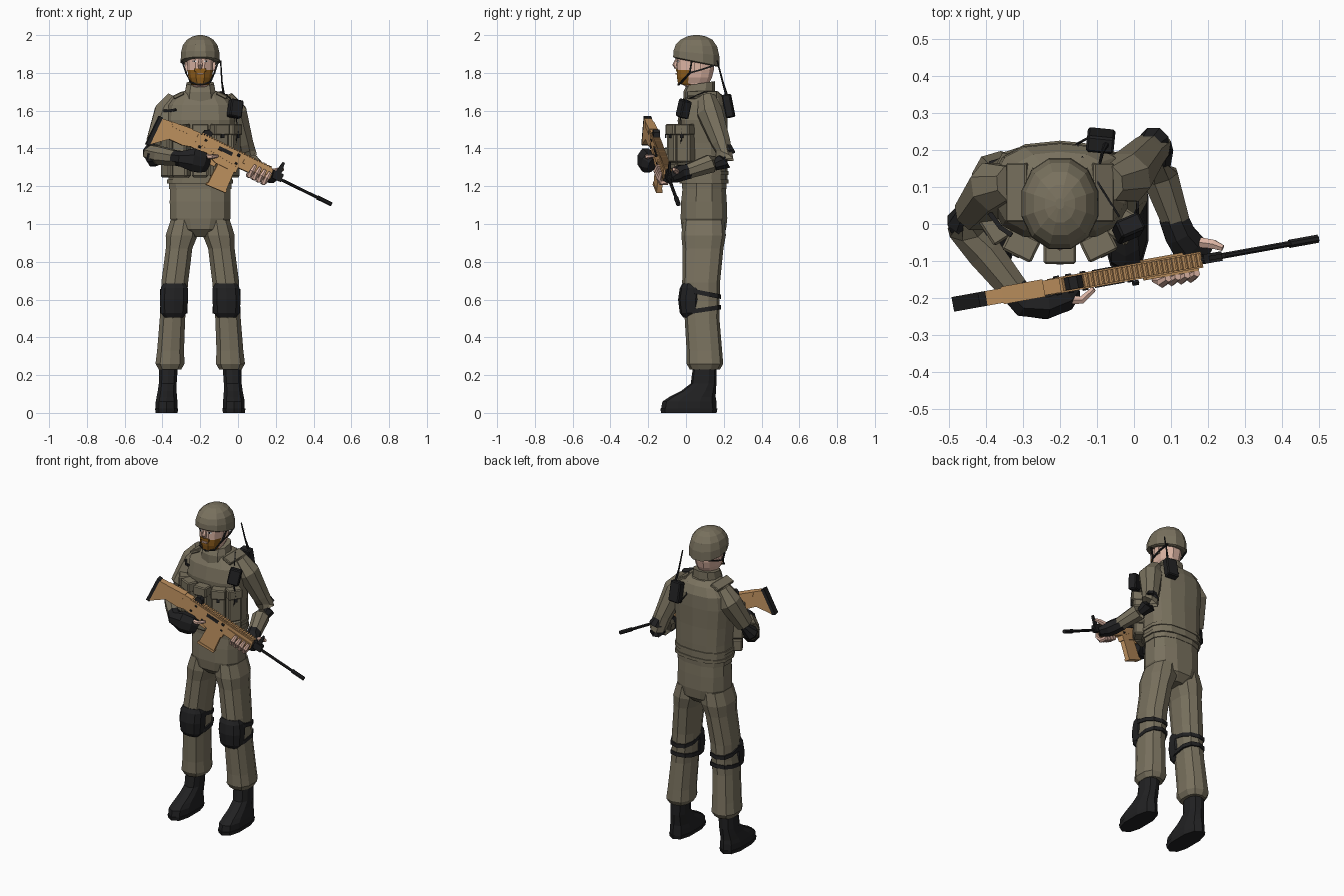
import bpy, bmesh, math
from mathutils import Vector, Matrix, Euler

def mat(name, r, g, b):
    m = bpy.data.materials.new(name)
    m.diffuse_color = (r, g, b, 1)
    return m

DRAB = mat("drab cloth", .19, .165, .112)
BLACK = mat("black", .015, .015, .016)
TAN = mat("tan", .55, .30, .12)
SKIN = mat("skin", .72, .46, .37)
HAIR = mat("ginger hair", .27, .11, .012)
WHITE = mat("eye white", .8, .8, .8)
CX = -.2   # body centre line

def make(name, verts, faces, m):
    me = bpy.data.meshes.new(name)
    me.from_pydata([tuple(v) for v in verts], [], faces)
    bm = bmesh.new(); bm.from_mesh(me)
    bmesh.ops.recalc_face_normals(bm, faces=bm.faces)
    bm.to_mesh(me); bm.free()
    me.materials.append(m)
    ob = bpy.data.objects.new(name, me)
    bpy.context.collection.objects.link(ob)
    return ob

def skin_rings(name, rings, m):
    n = len(rings[0])
    faces = [tuple(range(n)), tuple((len(rings) - 1) * n + i for i in range(n))]
    for k in range(len(rings) - 1):
        for i in range(n):
            j = (i + 1) % n
            faces.append((k*n + i, k*n + j, k*n + n + j, k*n + n + i))
    return make(name, [v for r in rings for v in r], faces, m)

def loft(name, rows, m, n=12, p=.8):
    """rows: (cx, cy, z, rx, ry, tilt) stacked along z"""
    rings = []
    for row in rows:
        cx, cy, z, rx, ry = row[:5]
        t = row[5] if len(row) > 5 else 0
        ring = []
        for i in range(n):
            a = 2 * math.pi * (i + .5) / n
            c, s = math.cos(a), math.sin(a)
            x = math.copysign(abs(c) ** p, c) * rx
            y = math.copysign(abs(s) ** p, s) * ry
            ring.append((cx + x, cy + y, z + t * y))
        rings.append(ring)
    return skin_rings(name, rings, m)

def tube(name, pts, radii, m, n=8):
    pts = [Vector(p) for p in pts]
    rings = []
    for k, p in enumerate(pts):
        t = (pts[min(k + 1, len(pts) - 1)] - pts[max(k - 1, 0)]).normalized()
        ref = Vector((0, 0, 1)) if abs(t.z) < .8 else Vector((0, 1, 0))
        a = t.cross(ref).normalized(); b = a.cross(t)
        r = radii[k] if isinstance(radii, (list, tuple)) else radii
        ra, rb = r if isinstance(r, tuple) else (r, r)
        rings.append([p + a * ra * math.cos(2*math.pi*(i+.5)/n) + b * rb * math.sin(2*math.pi*(i+.5)/n)
                      for i in range(n)])
    return skin_rings(name, rings, m)

def box(name, loc, size, m, rot=(0, 0, 0), bevel=0):
    bm = bmesh.new()
    bmesh.ops.create_cube(bm, size=1)
    bmesh.ops.scale(bm, vec=size, verts=bm.verts)
    if bevel:
        bmesh.ops.bevel(bm, geom=bm.edges[:], offset=bevel, segments=1, affect='EDGES')
    bm.transform(Matrix.Translation(loc) @ Euler(rot).to_matrix().to_4x4())
    me = bpy.data.meshes.new(name); bm.to_mesh(me); bm.free()
    me.materials.append(m)
    ob = bpy.data.objects.new(name, me)
    bpy.context.collection.objects.link(ob)
    return ob

# Hips, belt, vest and collar
loft("hips", [(CX, .095, .93, .05, .08), (CX, .095, .97, .135, .12), (CX, .095, 1.03, .165, .127),
              (CX, .095, 1.12, .166, .124), (CX, .097, 1.22, .163, .115)], DRAB)
loft("belt", [(CX, .097, 1.185, .17, .12), (CX, .097, 1.235, .172, .122)], DRAB)
loft("vest", [(CX, .095, 1.225, .172, .125), (CX, .095, 1.32, .170, .125), (CX, .09, 1.43, .176, .128),
              (CX, .088, 1.55, .187, .132), (CX, .095, 1.63, .178, .122), (CX, .1, 1.68, .135, .095),
              (CX, .09, 1.705, .085, .075)], DRAB, 14, .75)
loft("collar", [(CX, .07, 1.64, .09, .085), (CX, .07, 1.70, .084, .084), (CX, .078, 1.745, .075, .075, .15)], DRAB, 10)
for z in (1.27, 1.225):
    loft("vest_band", [(CX, .095, z - .01, .178, .13), (CX, .095, z + .01, .178, .13)], DRAB, 14, .75)

# Legs, knee pads and boots
for s, side in ((-1, "right"), (1, "left")):
    X = lambda d: CX + s * d
    loft(side + "_trouser", [(X(.085), .095, 1.02, .075, .11), (X(.098), .093, .94, .088, .118), (X(.112), .09, .87, .073, .108),
                             (X(.135), .08, .69, .074, .1), (X(.14), .083, .59, .07, .095),
                             (X(.147), .085, .5, .07, .092), (X(.157), .097, .33, .074, .094),
                             (X(.16), .1, .26, .08, .097), (X(.16), .1, .23, .062, .08)], DRAB, 10)
    loft(side + "_knee_pad", [(X(.14), .02, .505, .05, .035), (X(.14), .025, .53, .072, .058),
                              (X(.139), .025, .6, .078, .067), (X(.137), .03, .66, .074, .063),
                              (X(.137), .025, .685, .06, .045)], BLACK, 10)
    for z, t in ((.635, -.2), (.545, .15)):
        loft(side + "_knee_strap", [(X(.14), .085, z - .012, .077, .1, t), (X(.14), .085, z + .012, .077, .1, t)], BLACK, 10)
    loft(side + "_boot", [(X(.178), .015, .015, .06, .148), (X(.178), .018, .06, .06, .143), (X(.177), .035, .085, .056, .122),
                          (X(.175), .065, .115, .052, .093), (X(.172), .093, .155, .049, .068),
                          (X(.168), .1, .25, .052, .062)], BLACK, 10)
    loft(side + "_sole", [(X(.178), .015, 0, .06, .147), (X(.178), .015, .022, .064, .151)], BLACK, 10)

# Arms, elbow pads and gloves
tube("right_sleeve", [(-.33, .11, 1.665), (-.375, .1, 1.59), (-.432, .03, 1.44), (-.45, -.01, 1.375),
                      (-.405, -.075, 1.36), (-.305, -.2, 1.345)], [.05, .074, .056, .056, .052, .04], DRAB)
tube("left_sleeve", [(-.07, .11, 1.665), (-.02, .125, 1.59), (.03, .185, 1.43), (.05, .205, 1.36),
                     (.07, .13, 1.32), (.115, 0, 1.275)], [.05, .072, .054, .054, .052, .04], DRAB)
tube("right_elbow_pad", [(-.44, .05, 1.44), (-.462, .01, 1.38), (-.44, -.03, 1.35), (-.41, -.06, 1.345)], [.025, .045, .052, .03], BLACK)
tube("left_elbow_pad", [(.035, .2, 1.43), (.053, .218, 1.38), (.06, .2, 1.33), (.07, .15, 1.31)], [.03, .045, .048, .03], BLACK)
tube("right_glove", [(-.33, -.17, 1.35), (-.295, -.21, 1.345), (-.24, -.215, 1.34), (-.19, -.2, 1.325), (-.165, -.18, 1.31)],
     [.042, .045, (.045, .066), (.04, .06), (.025, .04)], BLACK)
tube("trigger_finger", [(-.19, -.205, 1.36), (-.14, -.205, 1.355), (-.108, -.175, 1.36)], [.014, .012, .008], SKIN, 6)
tube("left_glove", [(.105, .02, 1.28), (.125, -.03, 1.27), (.15, -.065, 1.255), (.185, -.095, 1.24)],
     [.042, .045, (.05, .04), (.04, .025)], BLACK)
tube("left_thumb", [(.18, -.05, 1.275), (.215, -.055, 1.285), (.24, -.065, 1.29)], [.016, .014, .009], SKIN, 6)

# Head: beard faces chosen by height and depth
head = loft("head", [(CX, .09, 1.7, .055, .058), (CX, .06, 1.735, .05, .075), (CX, .04, 1.745, .05, .085), (CX, .045, 1.775, .064, .095),
                     (CX, .05, 1.815, .07, .1), (CX, .05, 1.9, .072, .1), (CX, .05, 1.93, .06, .08)], SKIN)
head.data.materials.append(HAIR)
for f in head.data.polygons:
    if 1.735 < f.center.z < 1.815 and f.center.y < .04:
        f.material_index = 1
tube("nose", [(CX, -.045, 1.88), (CX, -.058, 1.842), (CX, -.05, 1.825)], [.007, .014, .01], SKIN, 6)
box("moustache", (CX, -.049, 1.815), (.06, .009, .014), HAIR)
box("mouth", (CX, -.052, 1.795), (.036, .009, .009), SKIN)
for s in (-1, 1):
    box("eye", (CX + s*.03, -.043, 1.862), (.022, .009, .009), WHITE, (0, 0, s*.3))
    box("pupil", (CX + s*.03, -.046, 1.862), (.008, .009, .009), BLACK, (0, 0, s*.3))
    box("eyebrow", (CX + s*.032, -.043, 1.882), (.04, .009, .009), HAIR, (0, s*.15, s*.5))
    box("ear", (CX + s*.074, .06, 1.84), (.012, .035, .06), SKIN)
    tube("chin_strap", [(CX + s*.095, .03, 1.86), (CX + s*.075, .02, 1.8), (CX + s*.052, -.025, 1.75), (CX, -.04, 1.738)], .006, BLACK, 4)
    tube("rear_strap", [(CX + s*.075, .02, 1.8), (CX + s*.08, .09, 1.82), (CX + s*.07, .15, 1.84)], .006, BLACK, 4)

# Helmet
loft("helmet", [(CX, .055, 1.855, .098, .118, -.2), (CX, .055, 1.86, .107, .127, -.2), (CX, .055, 1.905, .105, .125, -.1),
                (CX, .055, 1.945, .095, .113, -.04), (CX, .055, 1.975, .073, .088), (CX, .055, 1.993, .042, .052),
                (CX, .055, 2.0, .012, .015)], DRAB, 12, .95)

# Vest pouches: a fan across the front, with flaps, and a low row beneath
for d, y, a in ((-.165, .0, -1.0), (-.1, -.048, -.45), (0, -.065, 0), (.1, -.048, .45), (.165, .0, 1.0)):
    r = (0, 0, a)
    out = Vector((math.sin(a), -math.cos(a), 0))
    p = Vector((CX + d, y, 0))
    box("pouch", p + Vector((0, 0, 1.42)), (.082, .07, .19), DRAB, r, .008)
    box("pouch_flap", p + out*.01 + Vector((0, 0, 1.5)), (.088, .066, .06), DRAB, r, .006)
    box("low_pouch", p + Vector((0, 0, 1.285)), (.085, .06, .075), DRAB, r, .008)
    box("pouch_buckle", p + out*.041 + Vector((0, 0, 1.465)), (.018, .008, .022), BLACK, r)
for s in (-1, 1):
    box("shoulder_strap", (CX + s*.115, .085, 1.682), (.06, .16, .02), DRAB, (0, s*.45, 0), .004)
tube("chest_strap", [(-.39, .03, 1.6), (-.36, -.01, 1.6), (-.33, -.03, 1.605)], .009, BLACK, 4)

# Radios, antenna and cable
box("chest_radio", (-.015, -.012, 1.61), (.07, .05, .095), BLACK, (-.15, .2, .4), .006)
box("back_radio", (-.09, .225, 1.625), (.075, .045, .125), BLACK, (.2, 0, -.1), .006)
tube("antenna", [(-.075, .215, 1.68), (-.085, .195, 1.75), (-.092, .165, 1.865)], [.008, .005, .004], BLACK, 6)
tube("radio_cable", [(-.12, .235, 1.57), (-.155, .215, 1.62), (-.14, .18, 1.685), (-.09, .1, 1.7), (-.04, .02, 1.665)], .004, BLACK, 4)
tube("lower_cable", [(-.01, -.03, 1.57), (.0, -.02, 1.48), (-.02, -.03, 1.4), (-.04, -.04, 1.43)], .004, BLACK, 4)

# Rifle, in its own frame: s along the barrel (muzzle = 0), w outward, v up
H = Vector((.984, .177, 0)); UP = Vector((0, 0, 1))
U, W, V = H*.9 - UP*.434, Vector((.177, -.984, 0)), H*.434 + UP*.9
def G(s, w, v):
    return Vector((.495, -.04, 1.104)) + U*s + W*w + V*v

def slab(name, prof, half, m, off=0):
    return skin_rings(name, [[G(s, off + w, v) for s, v in prof] for w in (-half, half)], m)

def gtube(name, s0, s1, r, m, w=0, v=0, n=8):
    return tube(name, [G(s0, w, v), G(s1, w, v)], r, m, n)

slab("stock", [(-1.02, .013), (-.95, .022), (-.8, .034), (-.8, -.05), (-.86, -.068), (-.94, -.07), (-1.02, -.14)], .02, TAN)
slab("cheek_rest", [(-.97, .02), (-.85, .034), (-.85, .0), (-.95, -.005)], .024, TAN)
slab("butt_pad", [(-1.04, .018), (-1.018, .018), (-1.018, -.145), (-1.04, -.148)], .02, BLACK)
slab("upper_receiver", [(-.81, .028), (-.365, .028), (-.36, -.02), (-.37, -.04), (-.54, -.045), (-.81, -.02)], .022, TAN)
slab("lower_receiver", [(-.81, -.015), (-.54, -.015), (-.54, -.075), (-.66, -.075), (-.70, -.06), (-.81, -.055)], .019, TAN)
slab("magazine", [(-.645, -.06), (-.55, -.06), (-.545, -.19), (-.65, -.195)], .014, TAN)
slab("magazine_base", [(-.655, -.185), (-.542, -.18), (-.542, -.194), (-.655, -.2)], .017, TAN)
slab("grip", [(-.76, -.05), (-.715, -.05), (-.74, -.155), (-.785, -.145)], .016, BLACK)
slab("trigger_guard", [(-.715, -.06), (-.655, -.07), (-.655, -.095), (-.705, -.095)], .006, TAN)
teeth = [(-.79, .024)]
for i in range(28):   # toothed top rail
    a = -.79 + i * .015
    teeth += [(a, .040), (a + .008, .040), (a + .008, .033), (a + .015, .033)]
slab("top_rail", teeth + [(-.37, .024)], .018, TAN)
for o in (-1, 1):
    slab("side_rail", [(-.53, .008), (-.37, .008), (-.37, -.012), (-.53, -.012)], .004, TAN, o*.024)
    slab("ejection_slot", [(-.68, .015), (-.6, .015), (-.6, -.005), (-.68, -.005)], .003, BLACK, o*.0215)
    for s, v in ((-.775, -.035), (-.69, -.045), (-.56, -.03), (-.76, .01)):
        gtube("pin", s - .007, s + .007, .006, BLACK, o*.021, v, 6)
gtube("charging_handle", -.575, -.56, .008, BLACK, .03, .015, 6)
slab("rear_sight", [(-.79, .035), (-.735, .035), (-.745, .062), (-.765, .07), (-.785, .06)], .017, BLACK)
gtube("barrel", -.38, -.01, .0085, BLACK)
gtube("gas_tube", -.37, -.3, .009, BLACK, 0, .02)
slab("gas_block", [(-.36, .03), (-.305, .03), (-.3, -.012), (-.35, -.014)], .013, BLACK)
slab("front_sight", [(-.345, .028), (-.315, .028), (-.322, .088), (-.334, .088)], .006, BLACK)
gtube("muzzle_brake", -.085, 0, .012, BLACK)

# Left fingers wrapped round the fore-end
for i in range(4):
    s = -.47 + i * .029
    tube("finger", [G(s, -.01, -.055), G(s, .03, -.056), G(s + .003, .042, -.03), G(s + .006, .034, .006)],
         [.014, .015, .015, .010], SKIN, 6)
